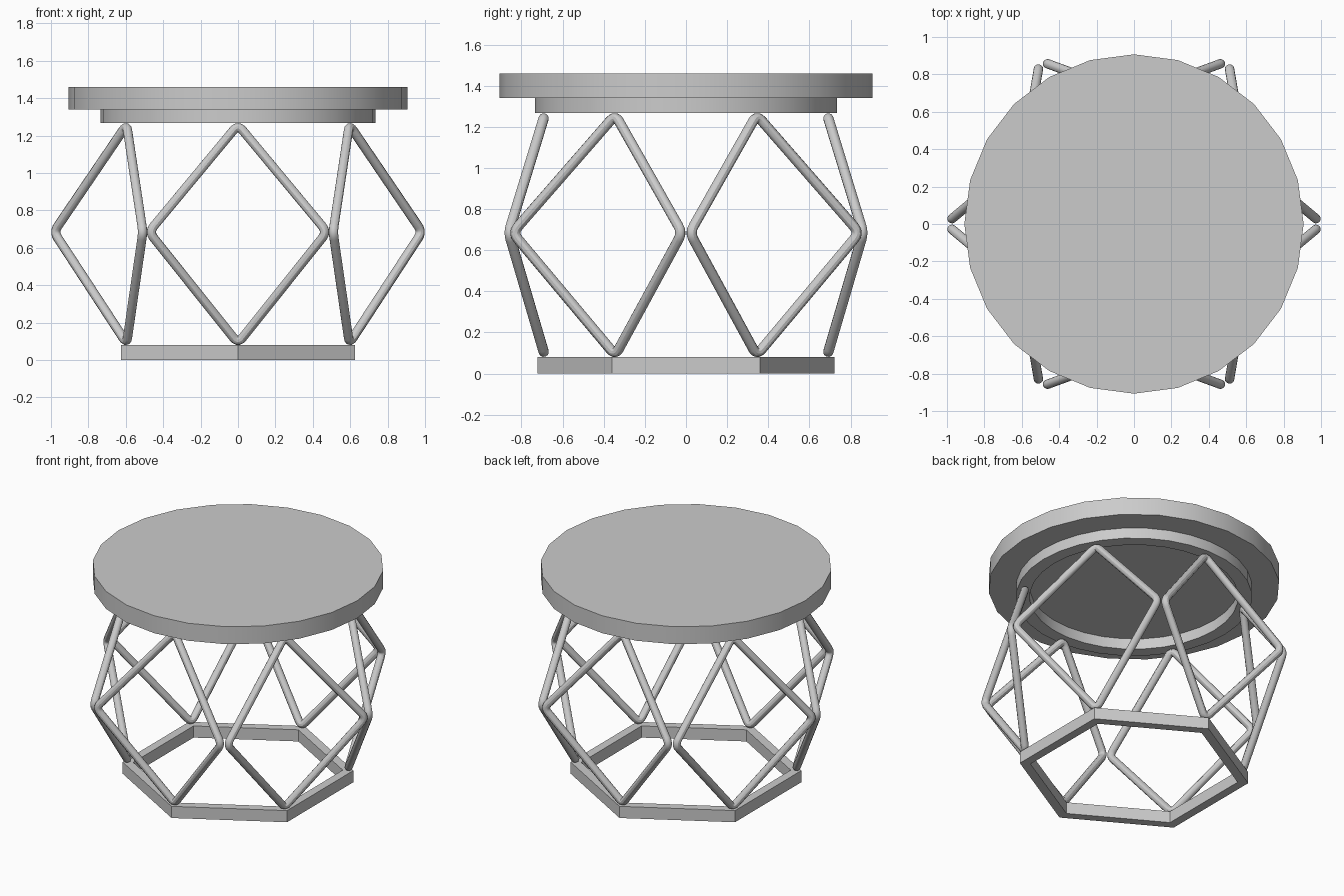
import bpy, bmesh
from math import sin, cos, pi, radians
from mathutils import Vector, Matrix

if "Cube" in bpy.data.objects:
    bpy.data.objects.remove(bpy.data.objects["Cube"])


def smooth(obj):
    bpy.ops.object.select_all(action='DESELECT')
    obj.select_set(True)
    bpy.context.view_layer.objects.active = obj
    bpy.ops.object.shade_smooth_by_angle(angle=radians(30))


def ring(name, sides, outer, inner, z0, z1, phase=0.0):
    """Polygonal band with an open centre."""
    bm = bmesh.new()
    profile = [(outer, z0), (outer, z1), (inner, z1), (inner, z0)]
    loops = []
    for i in range(sides):
        a = phase + 2 * pi * i / sides
        loops.append([bm.verts.new((r * cos(a), r * sin(a), z)) for r, z in profile])
    for i in range(sides):
        a, b = loops[i], loops[(i + 1) % sides]
        for k in range(4):
            n = (k + 1) % 4
            bm.faces.new((a[k], b[k], b[n], a[n]))
    bmesh.ops.recalc_face_normals(bm, faces=bm.faces)
    mesh = bpy.data.meshes.new(name)
    bm.to_mesh(mesh)
    bm.free()
    obj = bpy.data.objects.new(name, mesh)
    bpy.context.collection.objects.link(obj)
    return obj


def rounded_loop(corners, d, steps=5):
    """Closed path with every corner rounded off."""
    points = []
    for i, p in enumerate(corners):
        a = p + (corners[i - 1] - p).normalized() * d
        b = p + (corners[(i + 1) % len(corners)] - p).normalized() * d
        for s in range(steps + 1):
            t = s / steps
            points.append(a * (1 - t) ** 2 + p * 2 * t * (1 - t) + b * t * t)
    return points


# Round table top
bpy.ops.mesh.primitive_cylinder_add(vertices=24, radius=0.907, depth=0.12, location=(0, 0, 1.40))
top = bpy.context.object
top.name = "table_top"
smooth(top)

# Round band under the top
smooth(ring("under_top_ring", 32, 0.735, 0.65, 1.267, 1.34))

# Hexagonal foot frame, a point towards the front
ring("base_frame", 6, 0.722, 0.655, 0.0, 0.08, pi / 2)

# Six folded diamond rod loops, one above each corner of the base
corners = [Vector((0, -0.687, 1.258)), Vector((0.476, -0.862, 0.685)),
           Vector((0, -0.687, 0.089)), Vector((-0.476, -0.862, 0.685))]
path = rounded_loop(corners, 0.042)
for n in range(6):
    turn = Matrix.Rotation(n * pi / 3, 3, 'Z')
    curve = bpy.data.curves.new(f"diamond_rod_{n + 1}", 'CURVE')
    curve.dimensions = '3D'
    curve.bevel_depth = 0.025
    curve.bevel_resolution = 4
    spline = curve.splines.new('POLY')
    spline.points.add(len(path) - 1)
    for point, p in zip(spline.points, path):
        point.co = (*(turn @ p), 1)
    spline.use_cyclic_u = True
    rod = bpy.data.objects.new(f"diamond_rod_{n + 1}", curve)
    bpy.context.collection.objects.link(rod)
    bpy.ops.object.select_all(action='DESELECT')
    rod.select_set(True)
    bpy.context.view_layer.objects.active = rod
    bpy.ops.object.convert(target='MESH')
    smooth(bpy.context.object)
